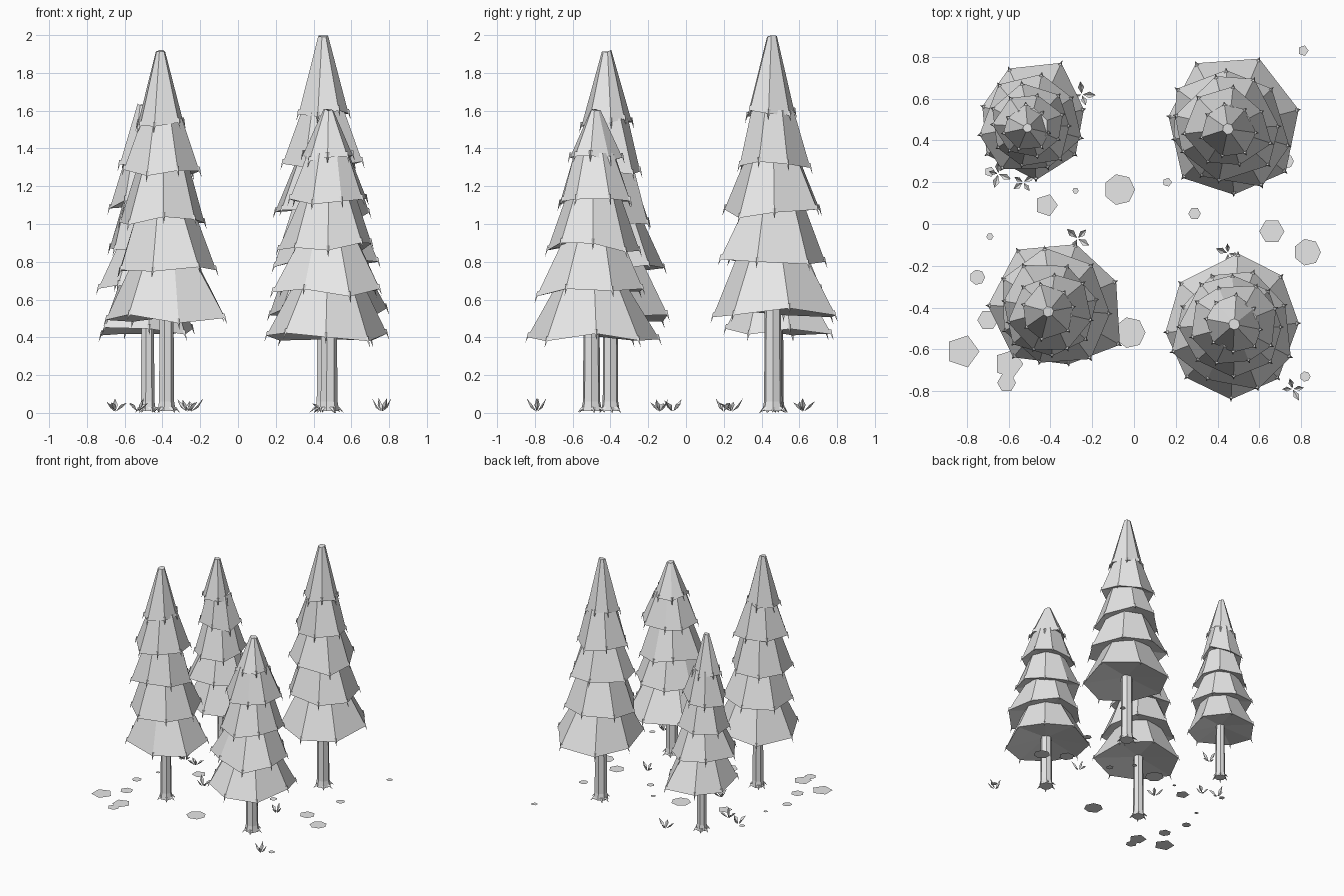
import bpy, bmesh, random
from math import sin, cos, pi, radians
from mathutils import Vector

random.seed(4)
cube = bpy.data.objects.get("Cube")
if cube:
    bpy.data.objects.remove(cube)

grey = bpy.data.materials.new("light_grey")
grey.use_nodes = True
colour = (0.8, 0.8, 0.8, 1)
grey.diffuse_color = colour
grey.node_tree.nodes["Principled BSDF"].inputs["Base Color"].default_value = colour


def finish(bm, name, fix_normals=True):
    if fix_normals:
        bmesh.ops.recalc_face_normals(bm, faces=bm.faces)
    mesh = bpy.data.meshes.new(name)
    bm.to_mesh(mesh)
    bm.free()
    mesh.materials.append(grey)
    obj = bpy.data.objects.new(name, mesh)
    bpy.context.collection.objects.link(obj)
    return obj


def polar(centre, angle, radius, z):
    return Vector((centre[0] + radius * cos(angle), centre[1] + radius * sin(angle), z))


def bridge(bm, low, high):
    n = len(low)
    for i in range(n):
        j = (i + 1) % n
        bm.faces.new((low[i], low[j], high[j], high[i]))


def cap(bm, ring, point):
    tip = bm.verts.new(point)
    for a, b in zip(ring, ring[1:] + ring[:1]):
        bm.faces.new((a, b, tip))


def spike(bm, base, tip, width, angle):
    # Three-sided thorn whose base lies across the given direction
    out = Vector((cos(angle), sin(angle), 0))
    side = Vector((-out.y, out.x, 0))
    ring = [bm.verts.new(base + v * width) for v in (side, -side, out)]
    bm.faces.new(ring)
    cap(bm, ring, tip)


def trunk(name, centre, radius, top):
    bm = bmesh.new()
    rings = []
    for z, r in ((0.01, 1.2), (0.06, 1.0), (top, 0.75)):
        rings.append([bm.verts.new(polar(centre, 2 * pi * i / 7, radius * r, z)) for i in range(7)])
    for low, high in zip(rings, rings[1:]):
        bridge(bm, low, high)
    bm.faces.new(rings[0])
    bm.faces.new(rings[-1])
    # Root toes
    for i in range(6):
        a = 2 * pi * (i + random.uniform(-0.2, 0.2)) / 6
        spike(bm, polar(centre, a, radius * 0.9, 0.03), polar(centre, a, radius * 1.75, 0.0), 0.016, a)
    finish(bm, name)


def skirt(name, centre, angle, radii, top_radius, low, high, last):
    # Faceted cone with an uneven hem, hollow underside and hanging needle tips
    bm = bmesh.new()
    n = len(radii)
    hem, neck = [], []
    for i, r in enumerate(radii):
        a = angle + 2 * pi * (i + random.uniform(-0.12, 0.12)) / n
        z = low + random.uniform(-0.025, 0.025)
        hem.append(bm.verts.new(polar(centre, a, r, z)))
        neck.append(bm.verts.new(polar(centre, a, top_radius, high + (random.uniform(-0.012, 0) if last else 0))))
        spike(bm, polar(centre, a, r * 0.97 - 0.004, z + 0.025), polar(centre, a, r + 0.012, z - 0.035), 0.011, a)
    bridge(bm, hem, neck)
    bm.faces.new(neck)
    cap(bm, hem, (centre[0], centre[1], low + 0.05))
    finish(bm, name)


def tree(name, base, apex, trunk_radius, height, low, step, start, radii):
    trunk(name + "_trunk", base, trunk_radius, height - 0.2)
    spread = (1.0, 0.88, 0.75, 0.6, 0.4)
    neck = (0.58, 0.52, 0.44, 0.34, 0.08)
    mean = sum(radii) / len(radii)
    for k in range(5):
        last = k == 4
        # Upper skirts are turned and their corners reshuffled
        hem = radii if k == 0 else [mean * random.uniform(0.9, 1.1) for _ in radii]
        z = low + step * k
        t = k / 4
        centre = [b + (a - b) * t for a, b in zip(apex, base)]
        skirt(f"{name}_foliage_{k + 1}", centre, radians(start + 21 * k), [r * spread[k] for r in hem],
              neck[k] * mean, z, height if last else z + step * 1.1, last)


# Four fir trees
tree("back_left_tree", (-0.48, 0.48), (-0.51, 0.46), 0.038, 1.64, 0.43, 0.225, 11,
     (0.25, 0.32, 0.29, 0.26, 0.27, 0.27, 0.25))
tree("back_right_tree", (0.46, 0.46), (0.45, 0.455), 0.048, 2.0, 0.53, 0.262, 16,
     (0.34, 0.36, 0.35, 0.30, 0.33, 0.32, 0.34))
tree("front_left_tree", (-0.38, -0.4), (-0.41, -0.42), 0.042, 1.92, 0.5, 0.258, 24,
     (0.32, 0.32, 0.33, 0.32, 0.31, 0.28, 0.36))
tree("front_right_tree", (0.48, -0.5), (0.48, -0.48), 0.047, 1.61, 0.4, 0.238, 0,
     (0.31, 0.34, 0.36, 0.34, 0.33, 0.33, 0.34, 0.32))

# Flat ground patches: x, y, radius
patches = (
    (-0.42, 0.09, 0.055), (-0.28, 0.16, 0.015), (-0.07, 0.165, 0.075), (0.16, 0.2, 0.022),
    (0.29, 0.05, 0.03), (0.73, 0.3, 0.035), (0.81, 0.83, 0.026), (0.66, -0.035, 0.06),
    (0.83, -0.135, 0.065), (-0.69, 0.25, 0.025), (-0.69, -0.06, 0.017), (-0.75, -0.255, 0.037),
    (-0.82, -0.61, 0.08), (-0.7, -0.46, 0.05), (-0.02, -0.52, 0.075), (-0.6, -0.67, 0.07),
    (-0.61, -0.76, 0.045), (0.82, -0.73, 0.025))
for number, (x, y, r) in enumerate(patches):
    bm = bmesh.new()
    sides = 5 + number % 3
    bm.faces.new([bm.verts.new(polar((x, y), 2 * pi * i / sides, r, 0.006)) for i in range(sides)])
    finish(bm, f"ground_patch_{number + 1}", False)

# Grass tufts of folded leaves
tufts = ((-0.27, -0.07), (-0.25, 0.62), (-0.53, 0.2), (-0.65, 0.24), (0.45, -0.14), (0.76, -0.79))
for number, spot in enumerate(tufts):
    bm = bmesh.new()
    turn = random.uniform(0, 2 * pi)
    for i in range(4):
        a = turn + pi / 2 * i + random.uniform(-0.3, 0.3)
        reach = random.uniform(0.045, 0.07)
        root = bm.verts.new(polar(spot, a, 0.004, 0.008))
        tip = bm.verts.new(polar(spot, a, reach, random.uniform(0.05, 0.08)))
        rib = bm.verts.new(polar(spot, a, reach * 0.6, 0.028))
        for s in (-0.4, 0.4):
            edge = bm.verts.new(polar(spot, a + s, reach * 0.6, 0.042))
            bm.faces.new((root, rib, edge))
            bm.faces.new((rib, tip, edge))
    finish(bm, f"grass_tuft_{number + 1}")
